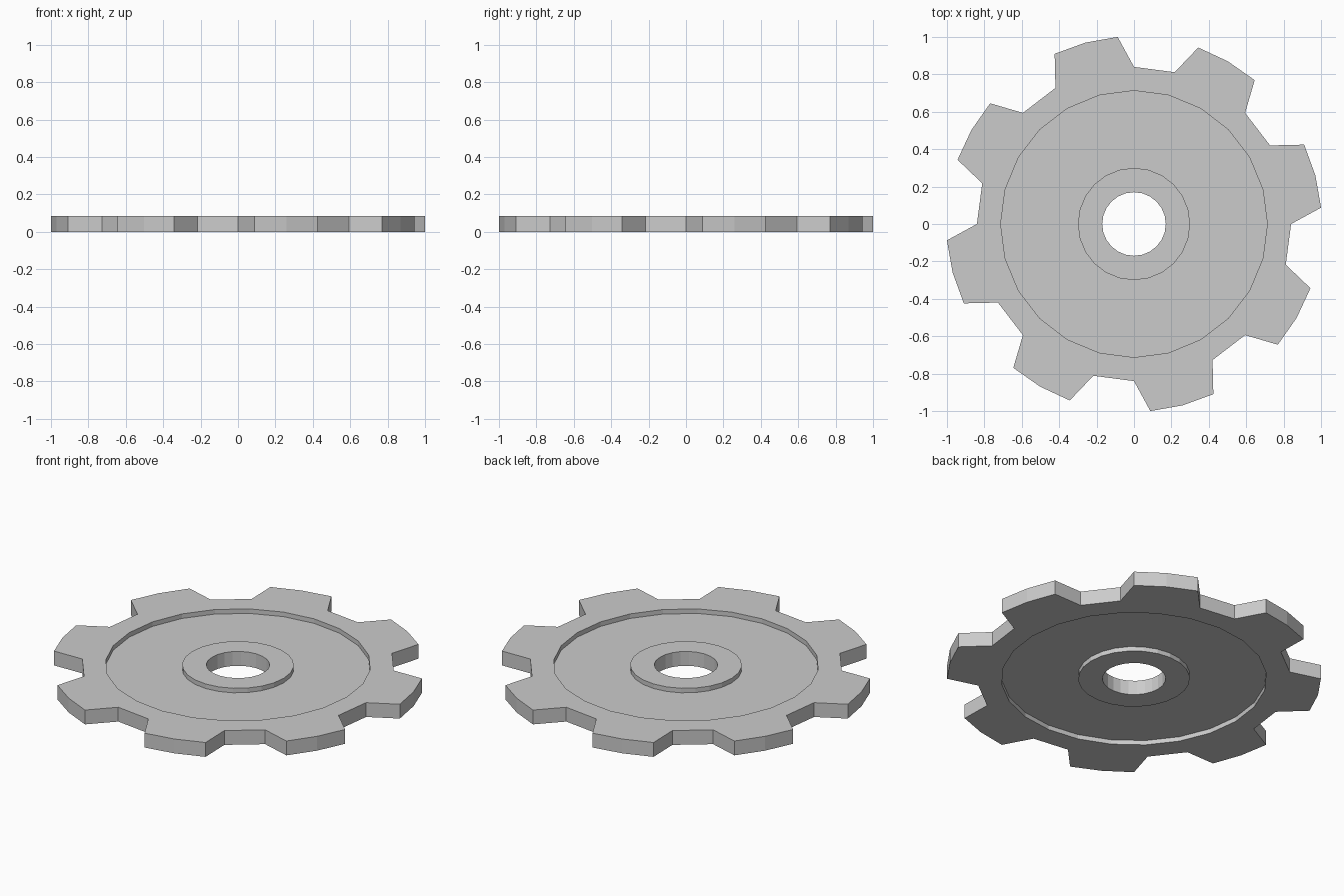
import bpy, bmesh
from math import sin, cos, radians

if "Cube" in bpy.data.objects:
    bpy.data.objects.remove(bpy.data.objects["Cube"])

TEETH, STEP = 8, 15            # eight teeth, 24-sided inner rings
H, D = 0.085, 0.027            # gear thickness, depth of the recess on each side
R_TIP, R_ROOT, R_WEB, R_HUB, R_HOLE = 1.004, 0.84, 0.713, 0.30, 0.17

bm = bmesh.new()


def vert(r, a, z):
    return bm.verts.new((r * cos(radians(a)), r * sin(radians(a)), z))


# Closed inner profile: rim edge, recess, hub, bore, then back along the underside
top = [(R_WEB, H), (R_WEB, H - D), (R_HUB, H - D), (R_HUB, H), (R_HOLE, H)]
profile = top + [(r, H - z) for r, z in reversed(top)]
n = 360 // STEP
rings = [[vert(r, i * STEP, z) for i in range(n)] for r, z in profile]
for a, b in zip(rings, rings[1:]):
    for i in range(n):
        j = (i + 1) % n
        bm.faces.new((a[i], a[j], b[j], b[i]))

# Toothed outline: (angle, radius) for one tooth and gap
tooth = [(0, R_ROOT), (5, R_TIP), (15, R_TIP), (25, R_TIP), (30, R_ROOT)]
outline = [(a + k * 45, r) for k in range(TEETH) for a, r in tooth]
upper = [vert(r, a, H) for a, r in outline]
lower = [vert(r, a, 0) for a, r in outline]
m = len(outline)
for i in range(m):
    j = (i + 1) % m
    bm.faces.new((lower[i], lower[j], upper[j], upper[i]))

# Flat rim sectors joining the outline to the recess edge
for outer, inner in ((upper, rings[0]), (lower, rings[-1])):
    for k in range(TEETH):
        o, s = k * 5, k * 3
        for ids, i in (((0, 1, 2), 0), ((2, 3, 4), 1), ((4, 5), 2)):
            bm.faces.new([outer[(o + d) % m] for d in ids]
                         + [inner[(s + i + 1) % n], inner[(s + i) % n]])

bmesh.ops.recalc_face_normals(bm, faces=bm.faces)
mesh = bpy.data.meshes.new("gear_wheel")
bm.to_mesh(mesh)
bm.free()
bpy.context.collection.objects.link(bpy.data.objects.new("gear_wheel", mesh))
